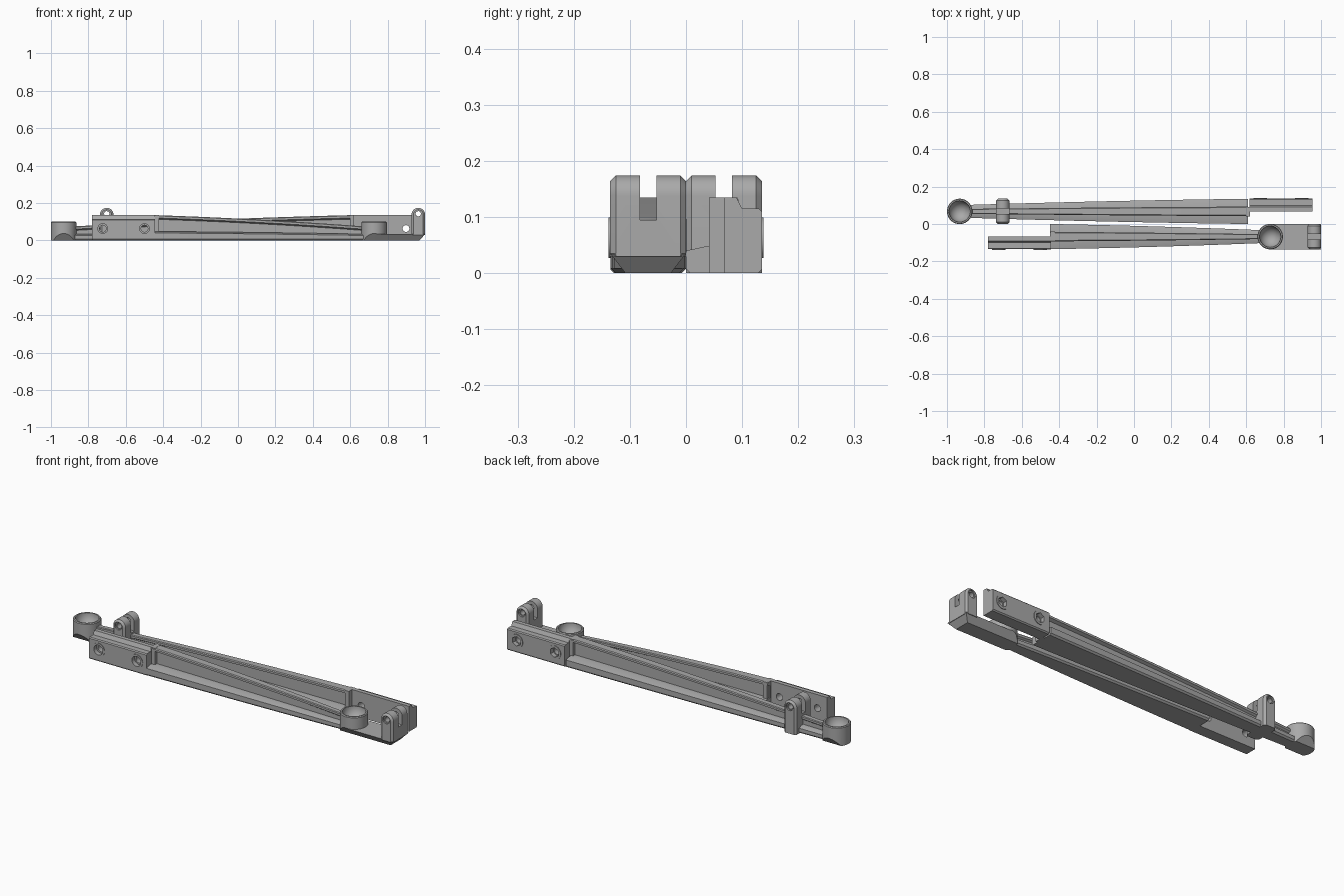
import bpy, bmesh, math
from mathutils import Vector, Matrix

cube = bpy.data.objects.get("Cube")
if cube:
    bpy.data.objects.remove(cube, do_unlink=True)

grey = bpy.data.materials.new("mid grey")
grey.use_nodes = True
COLOR = (0.4, 0.4, 0.4, 1)
grey.diffuse_color = COLOR
grey.node_tree.nodes["Principled BSDF"].inputs["Base Color"].default_value = COLOR

MID = 0.0675      # centre line of each arm, across
WIDE = 0.135      # full arm width


def finish(bm, name, turn, smooth=True):
    bmesh.ops.recalc_face_normals(bm, faces=bm.faces)
    bm.transform(Matrix.Rotation(turn, 4, 'Z'))
    mesh = bpy.data.meshes.new(name)
    bm.to_mesh(mesh)
    bm.free()
    obj = bpy.data.objects.new(name, mesh)
    bpy.context.collection.objects.link(obj)
    mesh.materials.append(grey)
    if smooth:
        bpy.ops.object.select_all(action='DESELECT')
        bpy.context.view_layer.objects.active = obj
        obj.select_set(True)
        bpy.ops.object.shade_smooth_by_angle(angle=math.radians(30))
    return obj


def loft(sections):
    """Skin a closed solid through matching rings of points."""
    bm = bmesh.new()
    rings = [[bm.verts.new(p) for p in s] for s in sections]
    n = len(rings[0])
    for a, b in zip(rings, rings[1:]):
        for i in range(n):
            j = (i + 1) % n
            bm.faces.new((a[i], a[j], b[j], b[i]))
    bm.faces.new(rings[0])
    bm.faces.new(rings[-1][::-1])
    return bm


def along_x(profile, x0, x1):
    return loft([[(x, y, z) for y, z in profile] for x in (x0, x1)])


def cylinder_y(x, z, r, y0, y1, n=32):
    ring = [(x + r * math.sin(math.tau * i / n), z + r * math.cos(math.tau * i / n))
            for i in range(n)]
    return loft([[(px, y, pz) for px, pz in ring] for y in (y0, y1)])


def box(x0, x1, y0, y1, z0, z1):
    return along_x([(y0, z0), (y1, z0), (y1, z1), (y0, z1)], x0, x1)


def cut(obj, bm, name, turn):
    cutter = finish(bm, name, turn, False)
    cutter.hide_render = True
    cutter.hide_set(True)
    mod = obj.modifiers.new(name, 'BOOLEAN')
    mod.operation = 'DIFFERENCE'
    mod.solver = 'EXACT'
    mod.object = cutter


def slice_off(bm, point, normal):
    bmesh.ops.bisect_plane(bm, geom=bm.verts[:] + bm.edges[:] + bm.faces[:],
                           plane_co=point, plane_no=normal, clear_outer=True)
    bmesh.ops.holes_fill(bm, edges=[e for e in bm.edges if e.is_boundary])


def beam(name, x0, x1, turn):
    """Tapered flanged beam, thick at x0 and thin at x1."""
    sections = []
    for k in range(11):
        t = k / 10
        f = 1 - 0.6 * t - 0.4 * t * t
        w, h, b = 0.035 + 0.0325 * f, 0.075 + 0.06 * f, 0.026 + 0.014 * f
        half = [(w - 0.008, 0), (w, 0.008), (w, b), (0.45 * w, b + 0.008),
                (0.12 * w, b + 0.008), (0.12 * w, h - 0.022),
                (0.38 * w, h - 0.015), (0.38 * w, h - 0.004), (0.3 * w, h)]
        ring = half + [(-y, z) for y, z in reversed(half)]
        sections.append([(x0 + (x1 - x0) * t, MID + y, z) for y, z in ring])
    finish(loft(sections), name, turn)


def cup(name, x, turn):
    """Socket with a round bowl and chamfered underside."""
    r, n = 0.068, 48
    profile = [(0, 0), (r, 0), (r, 0.096), (r - 0.004, 0.1), (0.057, 0.1)]
    profile += [(0.057 * math.cos(a), 0.1 - 0.062 * math.sin(a))
                for a in (math.pi / 2 * i / 10 for i in range(1, 10))] + [(0, 0.038)]
    bm = bmesh.new()
    verts = [bm.verts.new((p, 0, z)) for p, z in profile]
    edges = [bm.edges.new(pair) for pair in zip(verts, verts[1:])]
    bmesh.ops.spin(bm, geom=verts + edges, cent=(0, 0, 0), axis=(0, 0, 1),
                   angle=math.tau, steps=n, use_merge=True)
    bmesh.ops.remove_doubles(bm, verts=bm.verts, dist=1e-5)
    for s in (-1, 1):
        slice_off(bm, Vector((0, s * 0.068, 0.037)), Vector((0, s * 0.8, -0.6)))
    bm.transform(Matrix.Translation((x, MID, 0)))
    finish(bm, name, turn)


def clevis(name, x, z0, turn):
    """Forked lug with a rounded top and a cross pin hole."""
    r, zc = 0.036, 0.138
    ring = [(x + r, z0)]
    ring += [(x + r * math.cos(math.pi * i / 16), zc + r * math.sin(math.pi * i / 16))
             for i in range(17)] + [(x - r, z0)]
    d = 0.01
    sections = []
    for y, inset in ((0, d), (d, 0), (WIDE - d, 0), (WIDE, d)):
        s = 1 - inset / r
        sections.append([(x + (px - x) * s, y, zc + (pz - zc) * s if pz > zc else pz)
                         for px, pz in ring])
    obj = finish(loft(sections), name, turn)
    cut(obj, box(x - 0.06, x + 0.06, 0.053, 0.082, 0.095, 0.2), name + "_slot_cutter", turn)
    cut(obj, cylinder_y(x, 0.142, 0.014, -0.02, 0.16), name + "_pin_cutter", turn)
    for y0, y1 in ((-0.01, 0.008), (WIDE - 0.008, WIDE + 0.01)):
        cut(obj, cylinder_y(x, 0.142, 0.02, y0, y1), name + "_counterbore_cutter", turn)


def clamp_plate(name, x0, x1, socket_sides, turn):
    """Bolting plate with a raised ridge, two bosses and through holes."""
    profile = [(0.068, 0), (0.129, 0), (WIDE, 0.006), (WIDE, 0.11), (0.13, 0.115),
               (0.1, 0.115), (0.09, 0.135), (0.068, 0.135)]
    plate = finish(along_x(profile, x0, x1), name, turn)
    finish(box(x0 - 0.02, x0 + 0.003, 0.041, 0.092, 0, 0.135), name + "_end_block", turn)
    for i, x in enumerate((x0 + 0.057, x1 - 0.057)):
        boss = finish(cylinder_y(x, 0.063, 0.036, 0.13, 0.138), f"{name}_boss_{i}", turn)
        for part in (plate, boss):
            cut(part, cylinder_y(x, 0.063, 0.018, 0.04, 0.16), f"{name}_bolt_cutter", turn)
            cut(part, cylinder_y(x, 0.063, 0.026, 0.115, 0.17, socket_sides),
                f"{name}_socket_cutter", turn)


# Back arm: lug sits between the cup and the beam
beam("back_beam", 0.61, -0.872, 0)
cup("back_cup", -0.932, 0)
clevis("back_clevis", -0.702, 0, 0)
clamp_plate("back_clamp_plate", 0.618, 0.955, 6, 0)

# Front arm: turned half round, lug at the far end on a low base
TURN = math.pi
beam("front_beam", 0.45, -0.67, TURN)
cup("front_cup", -0.728, TURN)
clevis("front_clevis", -0.964, 0.03, TURN)
clamp_plate("front_clamp_plate", 0.443, 0.78, 32, TURN)

# Base under the front lug, chamfered below on three edges
foot = [(0.027, 0), (WIDE - 0.027, 0), (WIDE, 0.035), (0, 0.035)]
bm = along_x(foot, -1.0, -0.73)
slice_off(bm, Vector((-1.0, 0, 0.033)), Vector((-0.75, 0, -0.66)))
finish(bm, "front_base", TURN, False)
